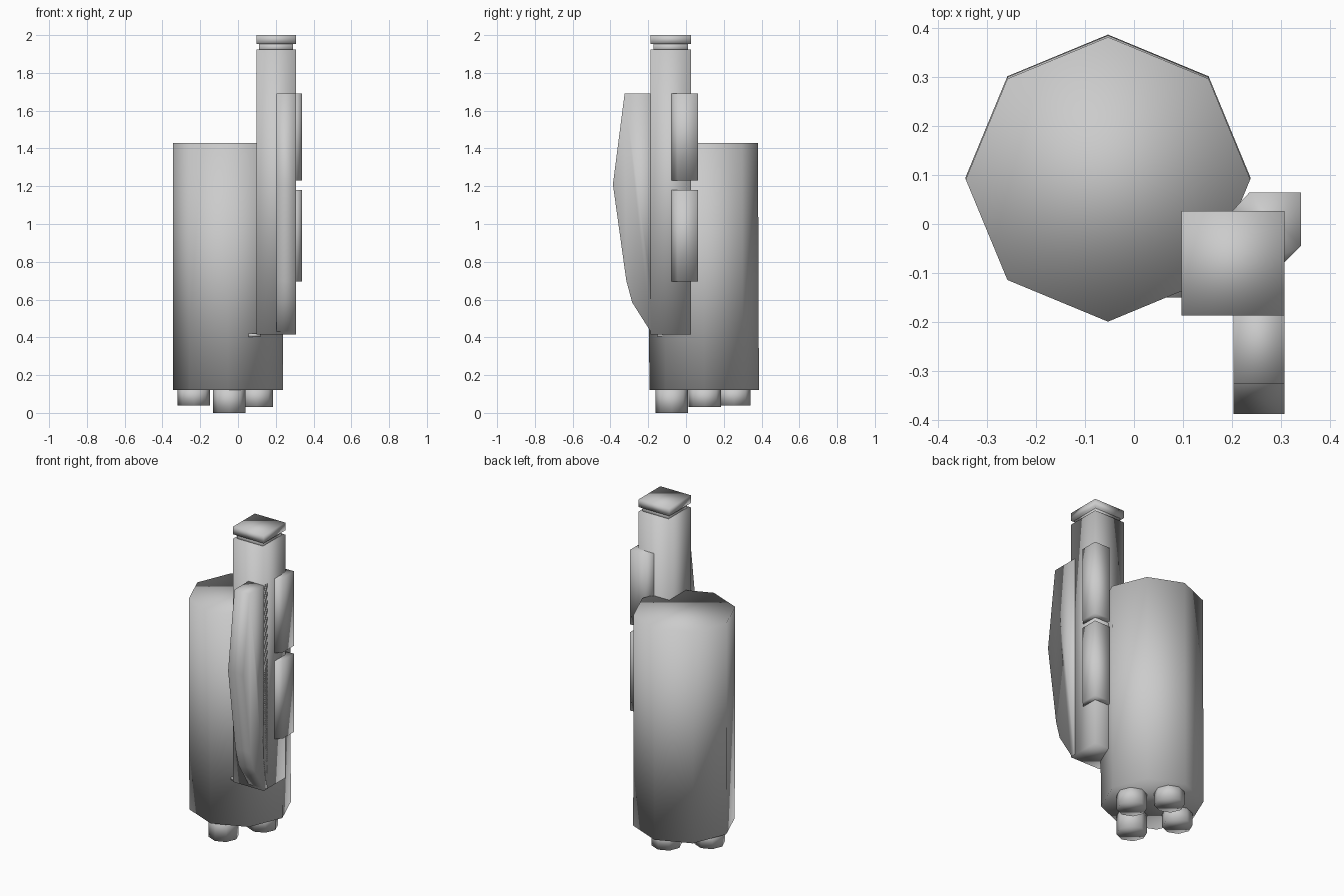
import bpy
import math

if "Cube" in bpy.data.objects:
    bpy.data.objects.remove(bpy.data.objects["Cube"])


def prism(name, outline, lo, hi, axis='z', shift=(0, 0)):
    """Extrude a 2D outline: axis 'z' takes (x, y) points, axis 'x' takes (y, z)."""
    n = len(outline)
    place = (lambda a, b, h: (a, b, h)) if axis == 'z' else (lambda a, b, h: (h, a, b))
    verts = [place(a + shift[0], b + shift[1], lo) for a, b in outline]
    verts += [place(a, b, hi) for a, b in outline]
    faces = [tuple(reversed(range(n))), tuple(range(n, 2 * n))]
    faces += [(i, (i + 1) % n, n + (i + 1) % n, n + i) for i in range(n)]
    mesh = bpy.data.meshes.new(name)
    mesh.from_pydata(verts, [], faces)
    mesh.shade_smooth()
    obj = bpy.data.objects.new(name, mesh)
    bpy.context.collection.objects.link(obj)
    return obj


def octagon(cx, cy, r):
    return [(cx + r * math.cos(i * math.pi / 4), cy + r * math.sin(i * math.pi / 4))
            for i in range(8)]


def rect(x0, x1, y0, y1):
    return [(x0, y0), (x1, y0), (x1, y1), (x0, y1)]


# Octagonal tank, base shifted back very slightly
prism("tank_body", octagon(-0.053, 0.091, 0.29), 0.12, 1.43, shift=(0, 0.005))

# Four stub feet at slightly different heights
for label, x, y, z in (("front", -0.046, -0.075, 0.0), ("right", 0.1, 0.1, 0.03),
                       ("left", -0.233, 0.1, 0.04), ("back", -0.046, 0.255, 0.04)):
    prism(label + "_foot", octagon(x, y, 0.086), z, 0.14)

# Square column with inset neck and cap
prism("column", rect(0.097, 0.307, -0.187, 0.026), 0.415, 1.925)
prism("column_neck", rect(0.112, 0.292, -0.172, 0.011), 1.91, 1.96)
prism("column_cap", rect(0.097, 0.307, -0.187, 0.026), 1.952, 2.0)

# Curved fin on the right half of the column front
fin = [(-0.15, 0.415), (-0.187, 0.43), (-0.285, 0.585), (-0.316, 0.70),
       (-0.387, 1.21), (-0.325, 1.69), (-0.15, 1.69)]
prism("front_fin", list(reversed(fin)), 0.203, 0.307, axis='x')

# Corner guards wrapping the rear right edge of the column
guard = [(0.20, 0.026), (0.29, -0.07), (0.307, -0.078), (0.34, -0.045),
         (0.34, 0.064), (0.235, 0.064)]
for label, lo, hi in (("lower", 0.695, 1.18), ("upper", 1.23, 1.692)):
    prism(label + "_corner_guard", guard, lo, hi)

# Small bracket joining the column foot to the tank
prism("column_bracket", rect(0.05, 0.12, -0.15, 0.0), 0.403, 0.42)
